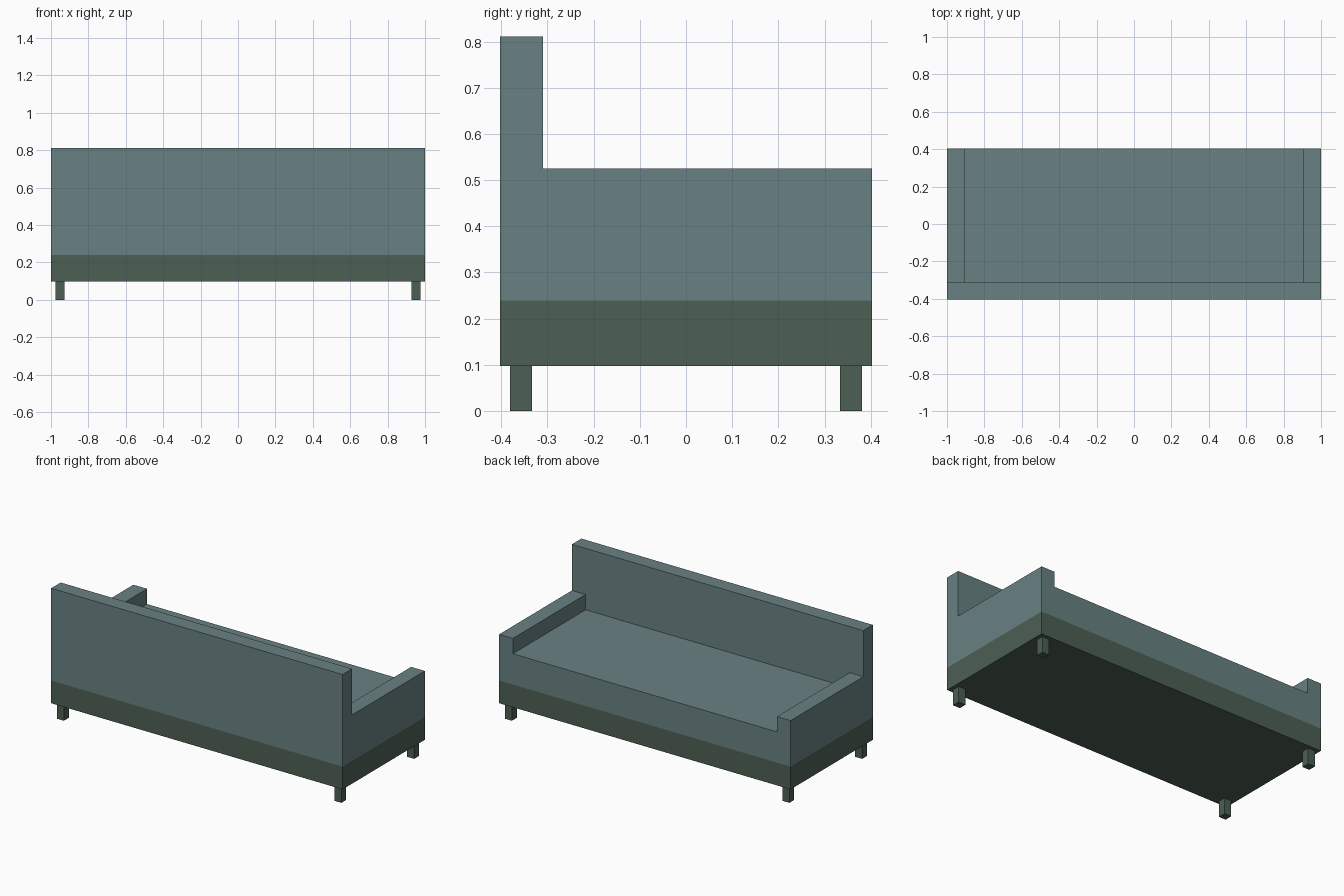
import bpy
import bmesh
from mathutils import Vector

if "Cube" in bpy.data.objects:
    bpy.data.objects.remove(bpy.data.objects["Cube"])

HALF_X, HALF_Y = 1.0, 0.403
BASE_Z, SPLIT_Z, SEAT_Z, ARM_Z, TOP_Z = 0.098, 0.239, 0.43, 0.525, 0.811
ARM_X, BACK_Y = 0.906, -0.31


def material(name, color):
    mat = bpy.data.materials.new(name)
    mat.diffuse_color = (*color, 1)
    mat.use_nodes = True
    mat.node_tree.nodes["Principled BSDF"].inputs["Base Color"].default_value = mat.diffuse_color
    return mat


def box(name, lo, hi, mat=None):
    lo, hi = Vector(lo), Vector(hi)
    bm = bmesh.new()
    bmesh.ops.create_cube(bm, size=1)
    bmesh.ops.scale(bm, vec=hi - lo, verts=bm.verts)
    bmesh.ops.translate(bm, vec=(hi - lo) / 2, verts=bm.verts)
    mesh = bpy.data.meshes.new(name)
    bm.to_mesh(mesh)
    bm.free()
    obj = bpy.data.objects.new(name, mesh)
    obj.location = lo
    bpy.context.collection.objects.link(obj)
    if mat:
        mesh.materials.append(mat)
    return obj


def carve(target, name, lo, hi):
    cutter = box(name, lo, hi)
    cutter.hide_render = True
    cutter.display_type = 'WIRE'
    mod = target.modifiers.new(name, 'BOOLEAN')
    mod.operation = 'DIFFERENCE'
    mod.solver = 'EXACT'
    mod.object = cutter
    bpy.context.view_layer.objects.active = target
    bpy.ops.object.modifier_apply(modifier=name)
    bpy.data.objects.remove(cutter)


fabric = material("fabric", (0.141, 0.22, 0.223))
frame = material("frame", (0.074, 0.117, 0.087))

# Upholstered body: one block carved down to the arms, then to the seat
body = box("upholstery", (-HALF_X, -HALF_Y, SPLIT_Z), (HALF_X, HALF_Y, TOP_Z), fabric)
carve(body, "arm_cut", (-1.2, BACK_Y, ARM_Z), (1.2, 0.6, 1))
carve(body, "seat_cut", (-ARM_X, BACK_Y, SEAT_Z), (ARM_X, 0.6, 1))

# Base frame
box("base_frame", (-HALF_X, -HALF_Y, BASE_Z), (HALF_X, HALF_Y, SPLIT_Z), frame)

# Four square legs set in from the corners
for side, x in (("left", -0.952), ("right", 0.952)):
    for end, y in (("front", -0.357), ("back", 0.357)):
        box(f"{end}_{side}_leg", (x - 0.024, y - 0.024, 0), (x + 0.024, y + 0.024, BASE_Z), frame)
